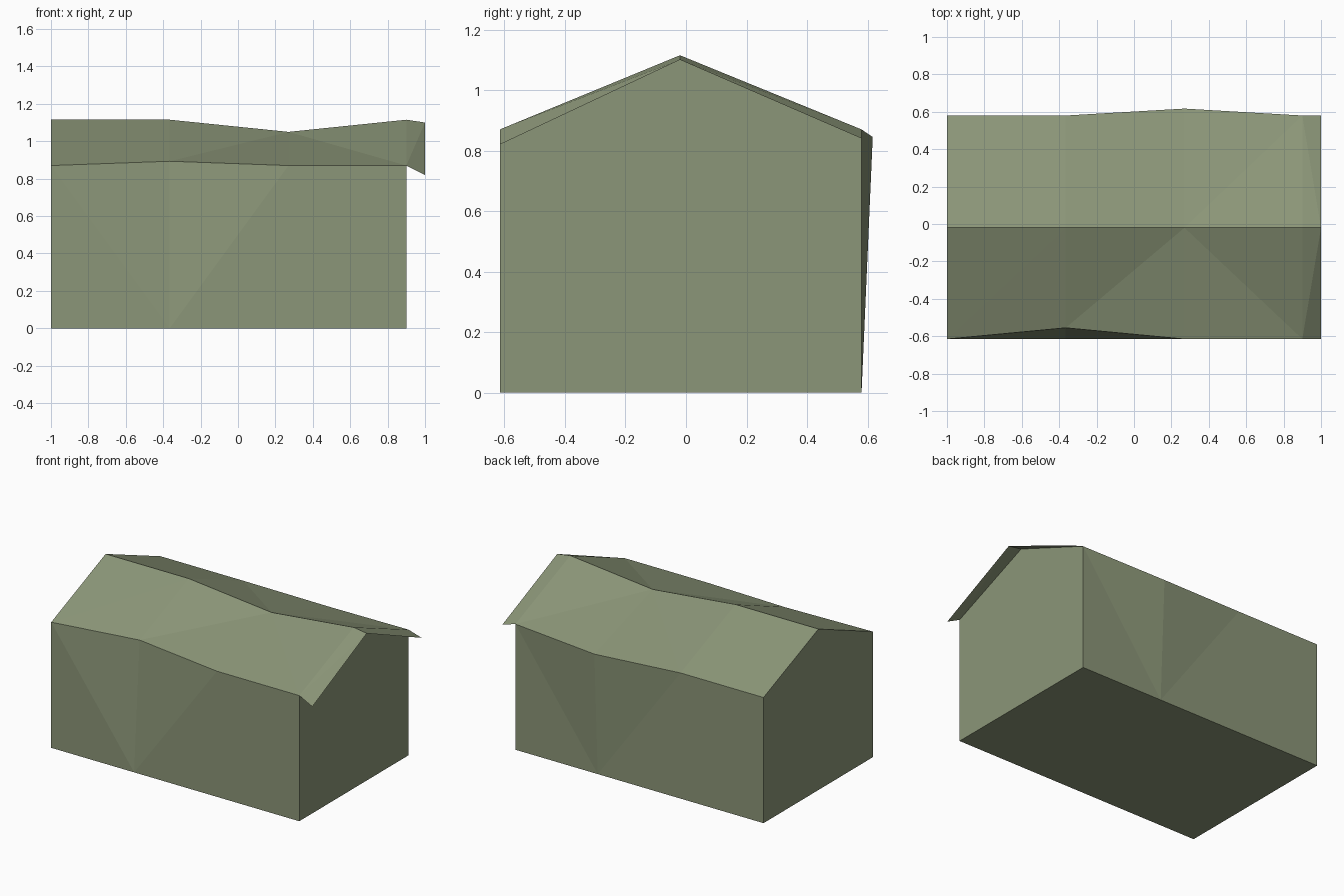
import bpy
import bmesh

cube = bpy.data.objects.get("Cube")
if cube:
    bpy.data.objects.remove(cube, do_unlink=True)

canvas = bpy.data.materials.new("olive canvas")
canvas.use_nodes = True
canvas.diffuse_color = (0.26, 0.305, 0.188, 1)
canvas.node_tree.nodes["Principled BSDF"].inputs["Base Color"].default_value = canvas.diffuse_color


def strip(bm, upper, lower, hub):
    """Triangulated band between two rows; diagonals fan from the hub of the upper row."""
    for i in range(len(upper) - 1):
        a, b, c, d = upper[i], upper[i + 1], lower[i + 1], lower[i]
        tris = [(a, b, c), (a, c, d)] if i >= hub else [(a, b, d), (b, c, d)]
        for tri in tris:
            bm.faces.new(tri)


def finish(name, bm, closed):
    if closed:
        bmesh.ops.recalc_face_normals(bm, faces=bm.faces)
    mesh = bpy.data.meshes.new(name)
    bm.to_mesh(mesh)
    bm.free()
    mesh.materials.append(canvas)
    obj = bpy.data.objects.new(name, mesh)
    bpy.context.collection.objects.link(obj)


# Rows along the length: ridge, sagging eaves and straight base edges
xs = [-1, -0.365, 0.27, 0.9]
ridge = [(x, -0.02, z) for x, z in zip(xs, (1.115, 1.115, 1.05, 1.115))]
front_eave = [(-1, -0.615, 0.87), (-0.365, -0.555, 0.893), (0.27, -0.615, 0.87), (0.9, -0.615, 0.87)]
back_eave = [(-1, 0.58, 0.87), (-0.365, 0.58, 0.87), (0.27, 0.617, 0.845), (0.9, 0.58, 0.87)]
front_base = [(x, -0.615, 0) for x in xs]
back_base = [(x, 0.58, 0) for x in xs]

# Tent body: roof slopes, side walls, floor and both gables
bm = bmesh.new()
r, fe, be, fb, bb = [[bm.verts.new(p) for p in row]
                     for row in (ridge, front_eave, back_eave, front_base, back_base)]
strip(bm, r, fe, 2)
strip(bm, r, be, 2)
strip(bm, fb, fe, 1)
strip(bm, bb, be, 2)
bm.faces.new(fb + bb[::-1])
for end in (0, 3):
    bm.faces.new([row[end] for row in (r, fe, fb, bb, be)])
finish("tent_body", bm, True)

# Thin drooping roof flap over the entrance gable
bm = bmesh.new()
top = [bm.verts.new(p) for p in (ridge[3], (1, -0.02, 1.1))]
front = [bm.verts.new(p) for p in (front_eave[3], (1, -0.615, 0.82))]
back = [bm.verts.new(p) for p in (back_eave[3], (1, 0.58, 0.84))]
strip(bm, top, front[:], 1)
strip(bm, back, top, 0)
bmesh.ops.recalc_face_normals(bm, faces=bm.faces)
bm.normal_update()
if sum(f.normal.z for f in bm.faces) < 0:
    bmesh.ops.reverse_faces(bm, faces=bm.faces)
finish("entrance_flap", bm, False)
